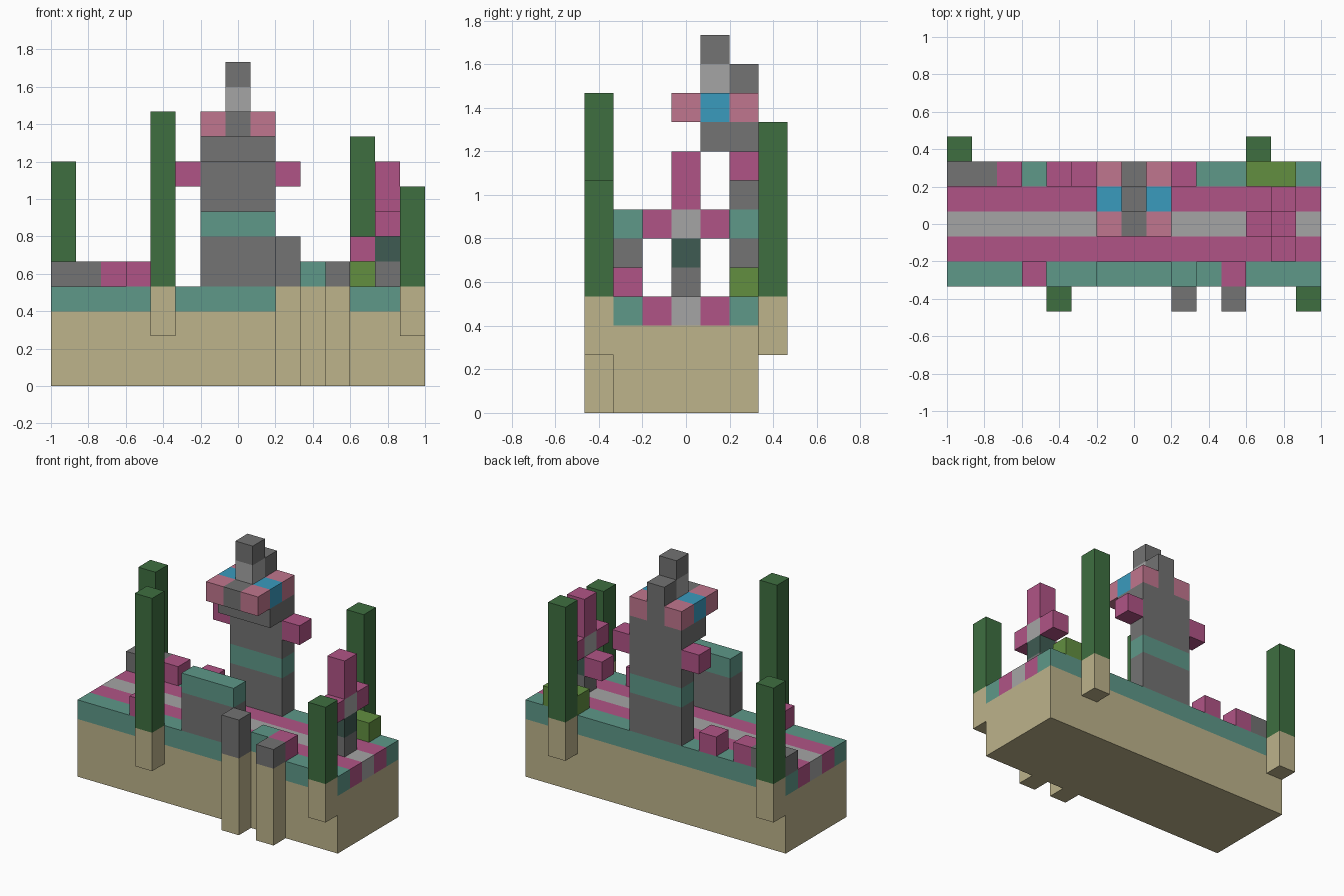
import bpy
import bmesh
from mathutils import Vector

if "Cube" in bpy.data.objects:
    bpy.data.objects.remove(bpy.data.objects["Cube"])

UNIT = 2 / 15                       # edge of one block
ORIGIN = Vector((-1, -3.5 * UNIT, 0))


def linear(byte):
    c = byte / 255
    return c / 12.92 if c <= 0.04045 else ((c + 0.055) / 1.055) ** 2.4


PALETTE = {
    "sand": (189, 179, 139),
    "teal": (94, 152, 137),
    "pink": (176, 84, 134),
    "light_grey": (165, 165, 165),
    "grey": (115, 115, 115),
    "rose": (192, 118, 142),
    "blue": (58, 155, 190),
    "weed_green": (62, 111, 64),
    "olive_green": (98, 143, 64),
    "dark_teal": (62, 91, 82),
}
SLOT = {name: n for n, name in enumerate(PALETTE)}
MATERIALS = []
for name, rgb in PALETTE.items():
    mat = bpy.data.materials.new(name)
    colour = (*[linear(v) for v in rgb], 1)
    mat.use_nodes = True
    mat.diffuse_color = colour
    bsdf = mat.node_tree.nodes["Principled BSDF"]
    bsdf.inputs["Base Color"].default_value = colour
    bsdf.inputs["Roughness"].default_value = 0.9
    MATERIALS.append(mat)

cells = {}                          # block position -> (part, colour)


def fill(part, colour, xs, ys, zs):
    """Fill a range of blocks; each range is one index or (first, last)."""
    spans = [(s, s) if isinstance(s, int) else s for s in (xs, ys, zs)]
    rx, ry, rz = [range(a, b + 1) for a, b in spans]
    for x in rx:
        for y in ry:
            for z in rz:
                cells[x, y, z] = (part, colour)


# Sand bed with striped top layer
fill("sea_bed", "sand", (0, 14), (1, 5), (0, 2))
for row, colour in enumerate(("teal", "pink", "light_grey", "pink", "teal"), 1):
    fill("sea_bed", colour, (0, 14), row, 3)

# Tall weeds on sand footings around the bed
for part, x, y, top in (("front_left_weed", 14, 0, 7), ("front_right_weed", 4, 0, 10),
                        ("back_left_weed", 12, 6, 9), ("back_right_weed", 0, 6, 8)):
    fill(part, "sand", x, y, (2, 3))
    fill(part, "weed_green", x, y, (4, top))

# Front posts
for part, x, top in (("inner_post", 9, 5), ("outer_post", 11, 4)):
    fill(part, "sand", x, 0, (0, 3))
    fill(part, "grey", x, 0, (4, top))

# Low front wall with teal coping
fill("front_wall", "grey", (6, 8), 1, (4, 5))
fill("front_wall", "teal", (6, 8), 1, 6)

# Small blocks lying on the bed
fill("teal_block", "teal", 10, 1, 4)
fill("front_left_pebble", "pink", 11, 1, 4)
fill("front_right_pebble", "pink", 3, 1, 4)
fill("back_inner_pebble", "pink", 4, 5, 4)
fill("back_outer_pebble", "pink", 2, 5, 4)
fill("back_rock", "grey", (0, 1), 5, 4)
fill("bush", "olive_green", (12, 13), 5, 4)

# Tower with a teal band and two side arms
fill("tower", "grey", (6, 8), 5, (4, 9))
fill("tower", "teal", (6, 8), 5, 6)
fill("tower", "grey", (6, 8), 4, 9)
for part, x in (("right_arm", 5), ("left_arm", 9)):
    fill(part, "pink", x, 5, 8)

# Head: grey middle, rose and blue sides, crest on top
fill("head", "grey", 7, (3, 5), 10)
for x in (6, 8):
    fill("head", "rose", x, (3, 5), 10)
    fill("head", "blue", x, 4, 10)
fill("crest", "grey", 7, 5, 11)
fill("crest", "light_grey", 7, 4, 11)
fill("crest", "grey", 7, 4, 12)

# Branching coral
fill("coral", "grey", 13, 3, 4)
fill("coral", "dark_teal", 13, 3, 5)
fill("coral", "pink", 13, (2, 4), 6)
fill("coral", "light_grey", 13, 3, 6)
fill("coral", "pink", 13, 3, (7, 8))
fill("coral", "pink", 12, 3, 5)


def face_colour(cell, colour, direction):
    # The bed front stays sand beside the two posts
    x, y, z = cell
    if direction == (0, -1, 0) and y == 1 and z == 3 and 9 <= x <= 11:
        return "sand"
    return colour


def build(part):
    """Make one mesh from the exposed block sides of a part."""
    bm = bmesh.new()
    for cell, (owner, colour) in cells.items():
        if owner != part:
            continue
        centre = Vector(cell) + Vector((0.5, 0.5, 0.5))
        for axis in range(3):
            for sign in (-1, 1):
                step = [0, 0, 0]
                step[axis] = sign
                direction = tuple(step)
                if tuple(a + b for a, b in zip(cell, direction)) in cells:
                    continue
                normal = Vector(direction)
                u = Vector([float(n == (axis + 1) % 3) for n in range(3)])
                v = normal.cross(u)
                corners = [(-1, -1), (1, -1), (1, 1), (-1, 1)]
                verts = [bm.verts.new(ORIGIN + UNIT * (centre + (normal + a * u + b * v) / 2))
                         for a, b in corners]
                face = bm.faces.new(verts)
                face.material_index = SLOT[face_colour(cell, colour, direction)]
    bmesh.ops.remove_doubles(bm, verts=bm.verts, dist=UNIT / 100)
    bmesh.ops.dissolve_limit(bm, angle_limit=0.01, verts=bm.verts, edges=bm.edges,
                             delimit={"MATERIAL"})
    mesh = bpy.data.meshes.new(part)
    bm.to_mesh(mesh)
    bm.free()
    for mat in MATERIALS:
        mesh.materials.append(mat)
    bpy.context.collection.objects.link(bpy.data.objects.new(part, mesh))


for part in dict.fromkeys(owner for owner, _ in cells.values()):
    build(part)
